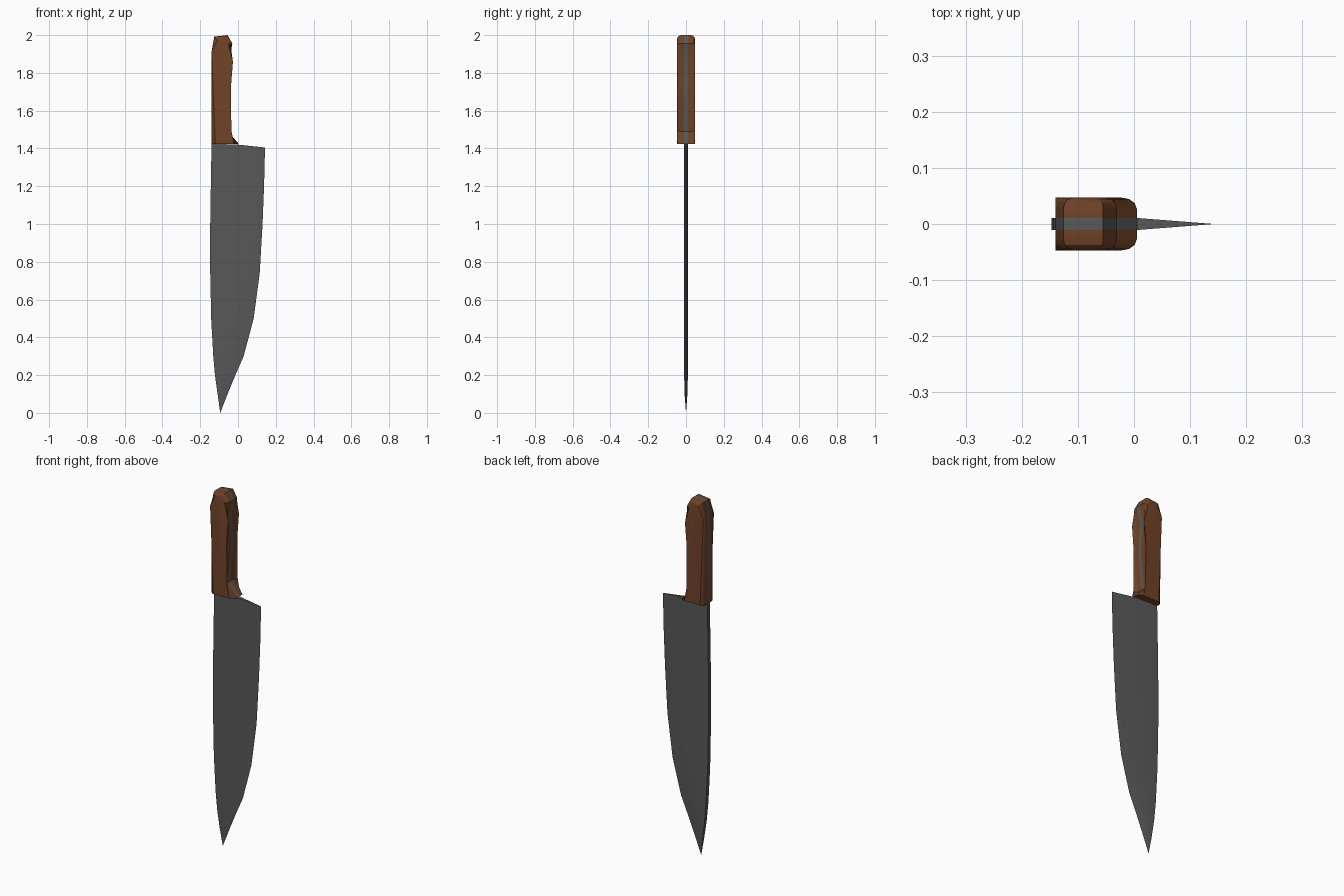
import bpy, bmesh, math

if "Cube" in bpy.data.objects:
    bpy.data.objects.remove(bpy.data.objects["Cube"])


def material(name, rgb):
    mat = bpy.data.materials.new(name)
    mat.diffuse_color = (*rgb, 1)
    mat.use_nodes = True
    mat.node_tree.nodes["Principled BSDF"].inputs["Base Color"].default_value = mat.diffuse_color
    return mat


def finish(bm, name, mat):
    bmesh.ops.recalc_face_normals(bm, faces=bm.faces)
    mesh = bpy.data.meshes.new(name)
    bm.to_mesh(mesh)
    bm.free()
    obj = bpy.data.objects.new(name, mesh)
    bpy.context.collection.objects.link(obj)
    mesh.materials.append(mat)
    bpy.ops.object.select_all(action='DESELECT')
    obj.select_set(True)
    bpy.context.view_layer.objects.active = obj
    bpy.ops.object.shade_smooth_by_angle(angle=math.radians(30))
    return obj


def slab(outline, y0, y1):
    """Extrude an x-z outline from y0 to y1; returns bmesh and the y1 vertices."""
    bm = bmesh.new()
    inner = [bm.verts.new((x, y0, z)) for x, z in outline]
    outer = [bm.verts.new((x, y1, z)) for x, z in outline]
    bm.faces.new(inner)
    bm.faces.new(outer)
    n = len(outline)
    for i in range(n):
        j = (i + 1) % n
        bm.faces.new((inner[i], inner[j], outer[j], outer[i]))
    return bm, outer


steel = material("steel", (0.1, 0.1, 0.1))
wood = material("wood", (0.16, 0.055, 0.02))
T = 0.011

# Blade: rows of (z, spine x, edge x), flat near the spine then ground to the edge
rows = [(0.1, -0.108, -0.055, 0.7), (0.2, -0.122, -0.014, 0.9),
        (0.3, -0.131, 0.03, 1), (0.5, -0.142, 0.083, 1),
        (0.74, -0.147, 0.115, 1), (1.0, -0.147, 0.13, 1),
        (1.2, -0.144, 0.138, 1), (1.425, -0.14, 0.143, 1)]
bm = bmesh.new()
rings = []
for z, spine, edge, k in rows:
    mid = (spine + edge) / 2
    drop = 0.01 if z > 1.4 else 0
    rings.append([bm.verts.new(p) for p in (
        (spine, -T * k, z), (mid, -T * k, z - drop / 2), (edge, 0, z - 2 * drop),
        (mid, T * k, z - drop / 2), (spine, T * k, z))])
for a, b in zip(rings, rings[1:]):
    for i in range(5):
        j = (i + 1) % 5
        bm.faces.new((a[i], a[j], b[j], b[i]))
tip = bm.verts.new((-0.094, 0, 0))
for i in range(5):
    bm.faces.new((rings[0][i], tip, rings[0][(i + 1) % 5]))
bm.faces.new(rings[-1])
finish(bm, "blade", steel)

# Handle outline, starting with the bottom edge
grip = [(-0.14, 1.423), (0.005, 1.423), (-0.056, 1.49), (-0.037, 1.68),
        (-0.037, 1.73), (-0.047, 1.86), (-0.03, 1.955), (-0.055, 2.0),
        (-0.126, 1.992), (-0.14, 1.91)]

# Full-length tang between the wooden scales
bm, _ = slab(grip, -T, T)
finish(bm, "tang", steel)

# Wooden scales with rounded outer edges and a square bottom end
for side, name in ((-1, "front_scale"), (1, "back_scale")):
    bm, outer = slab(grip, side * T, side * 0.047)
    rounded = [bm.edges.get((outer[i], outer[(i + 1) % len(outer)]))
               for i in range(1, len(outer))]
    bmesh.ops.bevel(bm, geom=rounded, offset=0.02, offset_type='OFFSET',
                    segments=3, profile=0.5, affect='EDGES', clamp_overlap=True)
    finish(bm, name, wood)
